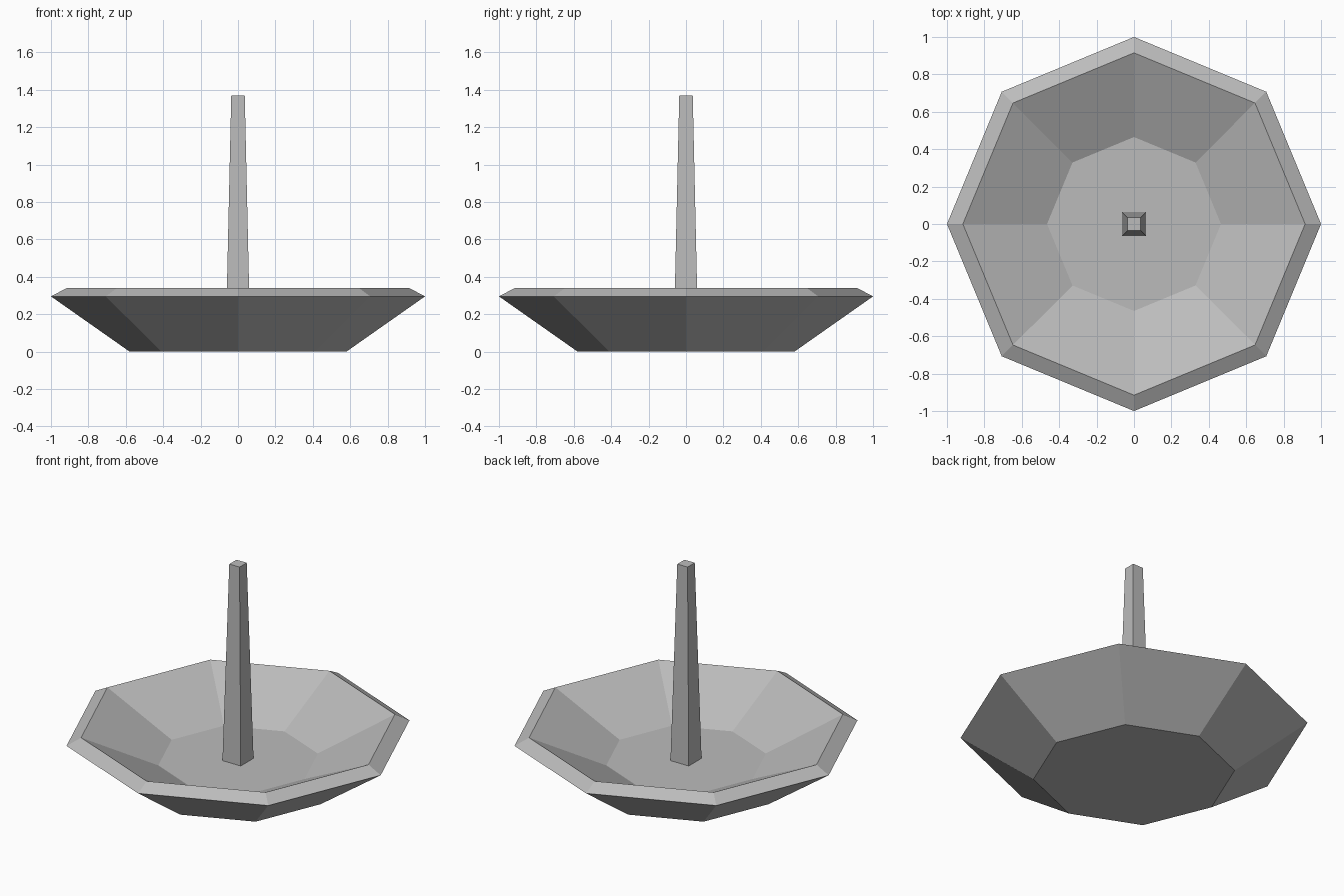
import bpy
import bmesh
from math import cos, sin, pi

cube = bpy.data.objects.get("Cube")
if cube:
    bpy.data.objects.remove(cube, do_unlink=True)

grey = bpy.data.materials.new("plain_grey")
grey.use_nodes = True
colour = (0.5, 0.5, 0.5, 1)
grey.diffuse_color = colour
grey.node_tree.nodes["Principled BSDF"].inputs["Base Color"].default_value = colour


def lathe(name, profile, sides, turn=0.0):
    """Flat-faced solid from (radius, height) rings, capped at both ends."""
    bm = bmesh.new()
    angles = [turn + 2 * pi * i / sides for i in range(sides)]
    rings = [[bm.verts.new((r * cos(a), r * sin(a), z)) for a in angles]
             for r, z in profile]
    for low, high in zip(rings, rings[1:]):
        for i in range(sides):
            j = (i + 1) % sides
            bm.faces.new((low[i], low[j], high[j], high[i]))
    bm.faces.new(rings[0][::-1])
    bm.faces.new(rings[-1])
    mesh = bpy.data.meshes.new(name)
    bm.to_mesh(mesh)
    bm.free()
    mesh.materials.append(grey)
    obj = bpy.data.objects.new(name, mesh)
    bpy.context.collection.objects.link(obj)
    return obj


# Eight-sided dish: base, outer wall, bevelled rim, inner wall, floor
lathe("dish", [(0.58, 0), (1, 0.295), (0.915, 0.34), (0.465, 0.128)], 8)

# Tapered square post standing on the dish floor
half_diagonal = 2 ** 0.5
lathe("post", [(0.064 * half_diagonal, 0.128), (0.036 * half_diagonal, 1.37)],
      4, pi / 4)
